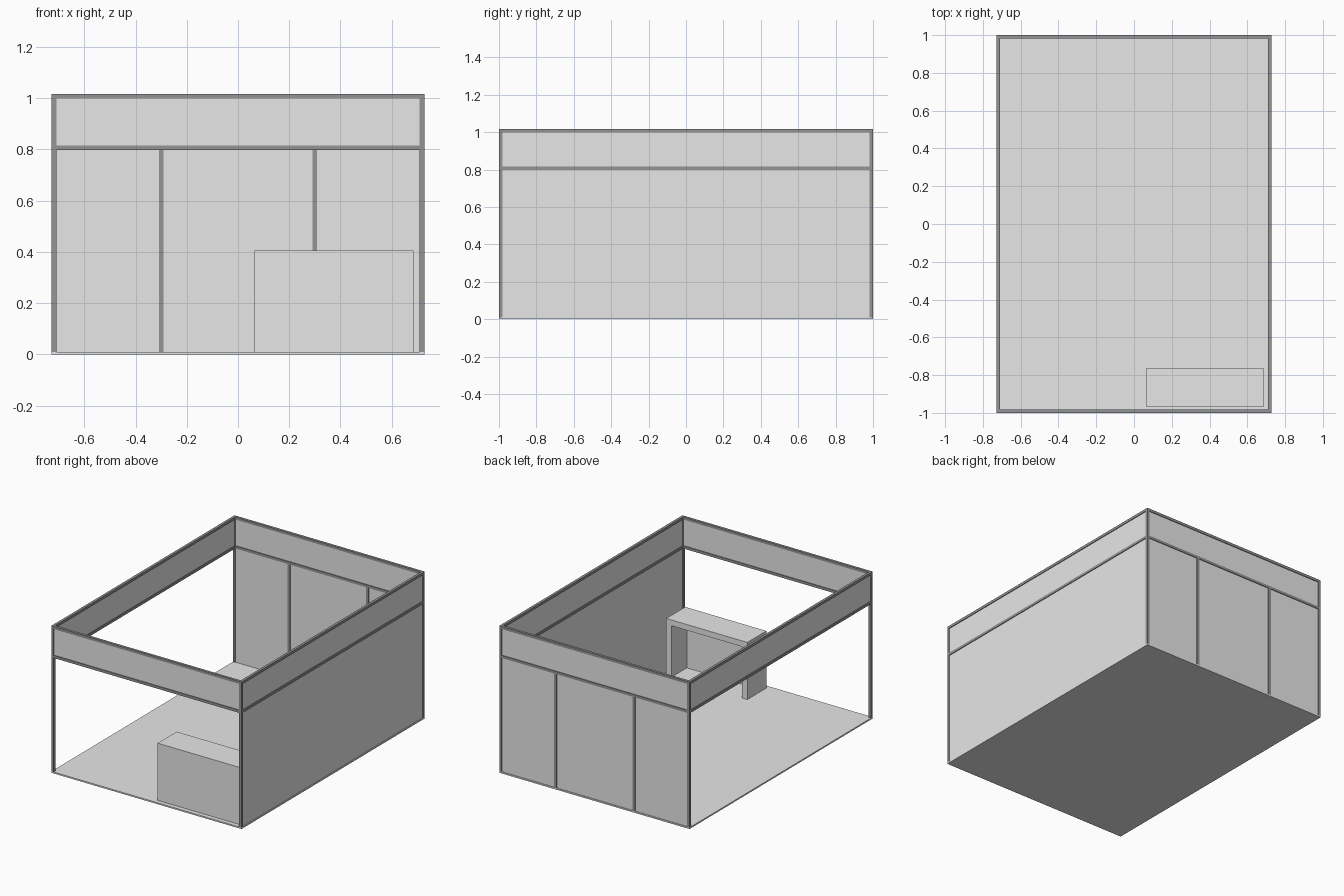
import bpy
import bmesh

if "Cube" in bpy.data.objects:
    bpy.data.objects.remove(bpy.data.objects["Cube"])

HX, HY, TOP = 0.727, 1.0, 1.016   # outer half sizes and height
FLOOR, T = 0.01, 0.018            # floor thickness, frame profile width
RAIL = 0.798                      # underside of the lower rail
P = 0.008                         # panel thickness


def material(name, value):
    m = bpy.data.materials.new(name)
    m.diffuse_color = (value, value, value, 1)
    m.use_nodes = True
    m.node_tree.nodes["Principled BSDF"].inputs["Base Color"].default_value = m.diffuse_color
    return m


panel_grey = material("light grey panel", 0.8)
frame_grey = material("dark grey frame", 0.3)


def box(name, x, y, z, mat):
    """Box from (min, max) ranges on each axis."""
    bm = bmesh.new()
    bmesh.ops.create_cube(bm, size=1)
    for v in bm.verts:
        for i, (a, b) in enumerate((x, y, z)):
            v.co[i] = a if v.co[i] < 0 else b
    me = bpy.data.meshes.new(name)
    bm.to_mesh(me)
    bm.free()
    me.materials.append(mat)
    ob = bpy.data.objects.new(name, me)
    bpy.context.collection.objects.link(ob)
    return ob


def around(c, w):
    return (c - w / 2, c + w / 2)


# Floor slab
box("floor", (-HX, HX), (-HY, HY), (0, FLOOR), panel_grey)

cx, cy = HX - T / 2, HY - T / 2   # frame centre lines
ix, iy = HX - T, HY - T           # clear span between posts

# Corner posts
for sx, xn in ((-1, "left"), (1, "right")):
    for sy, yn in ((-1, "front"), (1, "back")):
        box(f"{yn}_{xn}_post", around(sx * cx, T), around(sy * cy, T), (FLOOR, TOP), frame_grey)

# Upper and lower rails with a fascia panel between them, on all four sides
levels = (("lower_rail", (RAIL, RAIL + T), T, frame_grey),
          ("upper_rail", (TOP - T, TOP), T, frame_grey),
          ("fascia", (RAIL + T, TOP - T), P, panel_grey))
for part, z, w, mat in levels:
    for s, n in ((-1, "front"), (1, "back")):
        box(f"{n}_{part}", (-ix, ix), around(s * cy, w), z, mat)
    for s, n in ((-1, "left"), (1, "right")):
        box(f"{n}_{part}", around(s * cx, w), (-iy, iy), z, mat)

# Walls: right side and back only, the back divided by two uprights
box("right_wall", around(cx, P), (-iy, iy), (FLOOR, RAIL), panel_grey)
M = 0.3
for n, x in (("left", (-ix, -M - T / 2)), ("middle", (-M + T / 2, M - T / 2)), ("right", (M + T / 2, ix))):
    box(f"back_wall_{n}", x, around(cy, P), (FLOOR, RAIL), panel_grey)
for s, n in ((-1, "left"), (1, "right")):
    box(f"back_upright_{n}", around(s * M, T), around(cy, T), (FLOOR, RAIL), frame_grey)

# Counter, open at the back
x0, x1, y0, y1, h, t = 0.065, 0.685, -0.97, -0.762, 0.405, 0.04
box("counter_top", (x0, x1), (y0, y1), (h - t, h), panel_grey)
box("counter_front", (x0, x1), (y0, y0 + t), (FLOOR, h - t), panel_grey)
box("counter_left_side", (x0, x0 + t), (y0 + t, y1), (FLOOR, h - t), panel_grey)
box("counter_right_side", (x1 - t, x1), (y0 + t, y1), (FLOOR, h - t), panel_grey)
